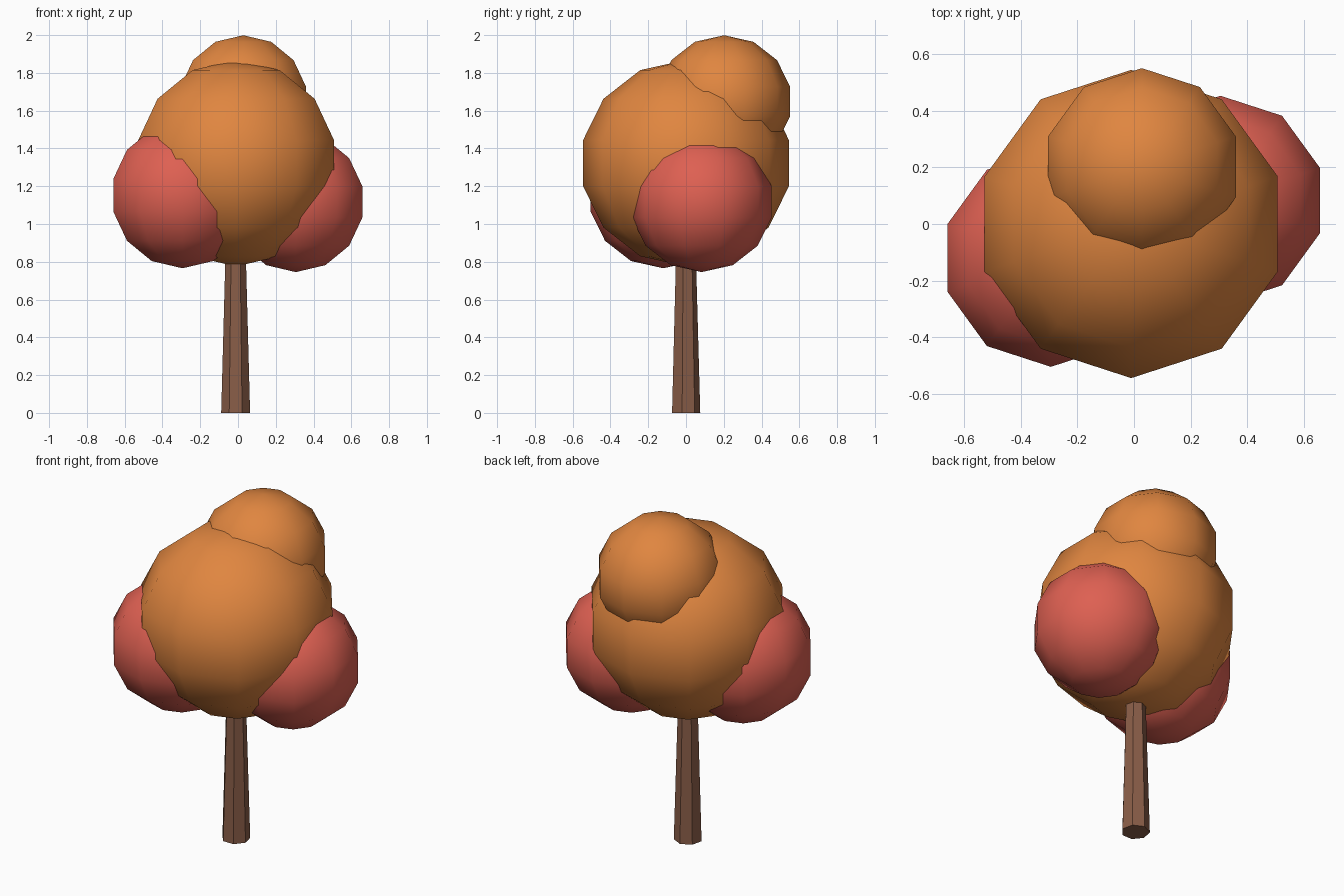
import bpy

if "Cube" in bpy.data.objects:
    bpy.data.objects.remove(bpy.data.objects["Cube"])


def material(name, rgb):
    mat = bpy.data.materials.new(name)
    mat.diffuse_color = (*rgb, 1.0)
    mat.use_nodes = True
    mat.node_tree.nodes["Principled BSDF"].inputs["Base Color"].default_value = mat.diffuse_color
    return mat


orange = material("autumn_orange", (0.745, 0.238, 0.051))
red = material("autumn_red", (0.73, 0.117, 0.084))
bark = material("bark_brown", (0.25, 0.11, 0.064))


def leaf_ball(name, centre, radius, mat):
    """Smooth ten-sided sphere, slightly squashed vertically."""
    bpy.ops.mesh.primitive_uv_sphere_add(
        segments=10, ring_count=7, radius=radius, location=centre)
    ball = bpy.context.object
    ball.name = name
    ball.scale.z = 0.978
    bpy.ops.object.shade_smooth()
    ball.data.materials.append(mat)


# Foliage clumps
leaf_ball("main_foliage", (-0.01, 0.0, 1.322), 0.559, orange)
leaf_ball("top_foliage", (0.028, 0.202, 1.649), 0.358, orange)
leaf_ball("right_foliage", (0.306, 0.083, 1.117), 0.38, red)
leaf_ball("left_foliage", (-0.294, -0.12, 1.152), 0.395, red)

# Tapered seven-sided trunk, running up into the foliage
HEIGHT = 1.1
bpy.ops.mesh.primitive_cone_add(
    vertices=7, radius1=0.0785, radius2=0.048, depth=HEIGHT,
    location=(-0.0125, -0.003, HEIGHT / 2))
trunk = bpy.context.object
trunk.name = "trunk"
trunk.data.materials.append(bark)
